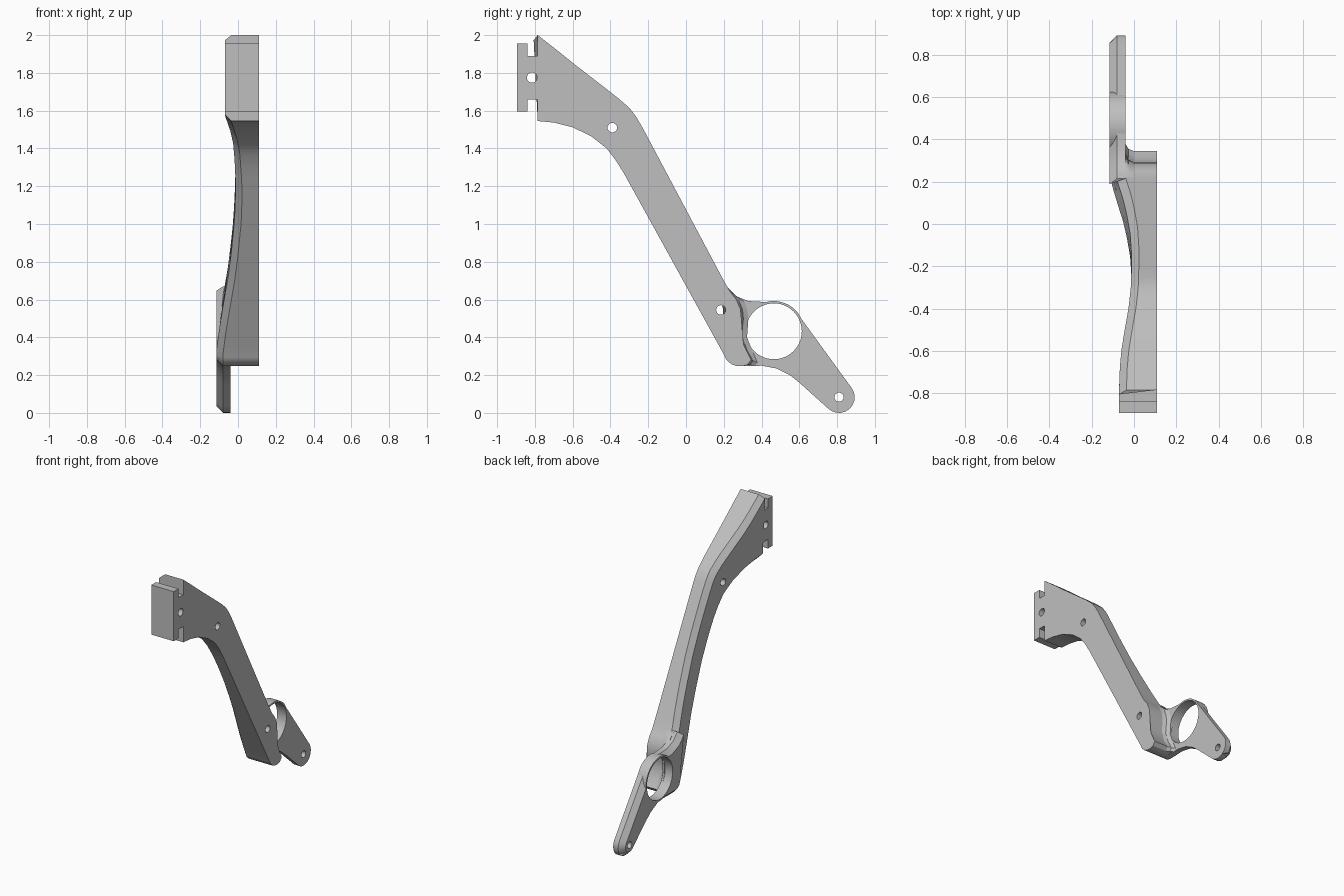
import bpy, bmesh, math
from mathutils import Vector

if "Cube" in bpy.data.objects:
    bpy.data.objects.remove(bpy.data.objects["Cube"])

mat = bpy.data.materials.new("light_grey_metal")
mat.use_nodes = True
grey = (0.52, 0.52, 0.52, 1)
mat.diffuse_color = grey
mat.node_tree.nodes["Principled BSDF"].inputs["Base Color"].default_value = grey
CHAMFER, RIGHT, LEFT, TAIL_RIGHT = 0.035, 0.11, -0.115, -0.04


def make(name, bm):
    bmesh.ops.recalc_face_normals(bm, faces=bm.faces)
    mesh = bpy.data.meshes.new(name)
    bm.to_mesh(mesh)
    bm.free()
    ob = bpy.data.objects.new(name, mesh)
    bpy.context.collection.objects.link(ob)
    mesh.materials.append(mat)
    return ob


def loft(name, sections):
    """Skin a row of equal-length closed sections and cap both ends."""
    bm = bmesh.new()
    rows = [[bm.verts.new(p) for p in s] for s in sections]
    n = len(rows[0])
    for a, b in zip(rows, rows[1:]):
        for i in range(n):
            bm.faces.new((a[i], a[(i + 1) % n], b[(i + 1) % n], b[i]))
    bm.faces.new(rows[0])
    bm.faces.new(rows[-1])
    return make(name, bm)


def cylinder(name, y, z, r, x0, x1, sides=48):
    def ring(x):
        return [(x, y + r * math.cos(t * math.tau / sides),
                 z + r * math.sin(t * math.tau / sides)) for t in range(sides)]
    return loft(name, [ring(x0), ring(x1)])


def drill(ob, holes):
    for y, z, r in holes:
        cutter = cylinder("cutter", y, z, r, -0.5, 0.5)
        bpy.context.view_layer.objects.active = ob
        mod = ob.modifiers.new("hole", "BOOLEAN")
        mod.operation, mod.solver, mod.object = "DIFFERENCE", "EXACT", cutter
        bpy.ops.object.modifier_apply(modifier=mod.name)
        bpy.data.objects.remove(cutter)


def densify(stations, step=0.05):
    out = []
    for (a, b), (c, d) in zip(stations, stations[1:]):
        a, b, c, d = map(Vector, (a, b, c, d))
        n = max(1, math.ceil(max((c - a).length, (d - b).length) / step))
        out += [(a.lerp(c, i / n), b.lerp(d, i / n)) for i in range(n)]
    return out + [tuple(map(Vector, stations[-1]))]


def inset(chain, sign):
    """Move a chain of (y, z) points sideways by the chamfer width."""
    out = []
    for i, p in enumerate(chain):
        t = (chain[min(i + 1, len(chain) - 1)] - chain[max(i - 1, 0)]).normalized()
        out.append(p + Vector((-t.y, t.x)) * sign * CHAMFER)
    return out


def bar(name, stations, right, left):
    """Flat-sided bar between a lower and an upper edge, chamfered on its left."""
    st = densify(stations)
    low, up = [s[0] for s in st], [s[1] for s in st]
    sections = []
    for l, u, li, ui in zip(low, up, inset(low, 1), inset(up, -1)):
        if (ui - li).dot(u - l) <= 0:
            li = ui = (l + u) / 2
            li, ui = l.lerp(u, 0.48), l.lerp(u, 0.52)
        sections.append([(right, *l), (right, *u), (left(u) + CHAMFER, *u),
                         (left(ui), *ui), (left(li), *li), (left(l) + CHAMFER, *l)])
    return loft(name, sections)


def curve(table, v):
    """Smooth interpolation of a short table of (position, value)."""
    if v <= table[0][0]:
        return table[0][1]
    for (a, fa), (b, fb) in zip(table, table[1:]):
        if v <= b:
            return fa + (fb - fa) * (v - a) / (b - a)
    return table[-1][1]


HEAD = [(-0.76, -0.07), (-0.68, -0.067), (-0.6, -0.06), (-0.5, -0.044),
        (-0.4, -0.026), (-0.3, -0.015), (-0.2, -0.012)]
SHANK = [(-0.3, -0.012), (-0.1, -0.018), (0.1, -0.035), (0.25, -0.052),
         (0.4, -0.075), (0.57, -0.1), (0.7, LEFT)]


def waist(p):
    """Left face of the arm, hollowed along its length."""
    return min(curve(HEAD, p.x), curve(SHANK, 0.49 * p.x - 0.87 * (p.y - 1)))


# Main arm: lower and upper edge pairs from the head to the rounded foot
arm = bar("main_arm", [
    ((-0.785, 1.545), (-0.785, 2.0)), ((-0.7, 1.537), (-0.68, 1.918)),
    ((-0.6, 1.512), (-0.57, 1.83)), ((-0.5, 1.463), (-0.46, 1.745)),
    ((-0.42, 1.4), (-0.36, 1.667)), ((-0.37, 1.335), (-0.3, 1.615)),
    ((-0.33, 1.27), (-0.265, 1.57)), ((-0.28, 1.18), (-0.23, 1.51)),
    ((0.2, 0.31), (0.2, 0.7)), ((0.215, 0.28), (0.235, 0.64)),
    ((0.24, 0.258), (0.267, 0.6)), ((0.27, 0.247), (0.288, 0.55)),
    ((0.3, 0.247), (0.293, 0.5)), ((0.325, 0.255), (0.284, 0.42)),
    ((0.345, 0.28), (0.31, 0.335))], RIGHT, waist)
drill(arm, [(-0.39, 1.51, 0.025), (0.185, 0.545, 0.025)])

# Tail bracket with a round tip
TIP, AXIS = Vector((0.81, 0.083)), math.radians(-48)


def tip(a):
    return TIP + 0.083 * Vector((math.cos(AXIS + a), math.sin(AXIS + a)))


tail = bar("tail_bracket", [
    ((0.21, 0.3), (0.215, 0.67)), ((0.25, 0.255), (0.26, 0.62)),
    ((0.32, 0.247), (0.33, 0.592)), ((0.4, 0.25), (0.42, 0.587)),
    ((0.48, 0.235), (0.48, 0.59)), ((0.55, 0.2), (0.54, 0.57)),
    ((0.6, 0.16), (0.595, 0.52))]
    + [(tip(-math.radians(a)), tip(math.radians(a))) for a in (82, 65, 50, 35, 20, 8)],
    TAIL_RIGHT, lambda p: LEFT)
BORE = (0.465, 0.432, 0.148)
drill(tail, [BORE, (*TIP, 0.024)])

# Full-thickness ring around the bore
ring = cylinder("bore_ring", BORE[0], BORE[1], 0.16, LEFT, TAIL_RIGHT, 64)
drill(ring, [BORE])

# Concave fillet between the arm foot and the tail bracket
wall = [((0.22, 0.665), (0.25, 0.628)), ((0.267, 0.6), (0.31, 0.588)),
        ((0.288, 0.55), (0.325, 0.54)), ((0.293, 0.5), (0.33, 0.494)),
        ((0.283, 0.42), (0.323, 0.4)), ((0.31, 0.335), (0.35, 0.33)),
        ((0.345, 0.28), (0.378, 0.267)), ((0.325, 0.255), (0.365, 0.25))]
fillet = loft("foot_fillet", [
    [(0, *p), (-0.025, *p.lerp(q, 0.3)), (TAIL_RIGHT, *q), (-0.055, *q), (-0.055, *p)]
    for p, q in densify(wall, 0.03)])

# T-shaped mounting head with a drilled neck
half = [(-0.78, 0.115), (-0.84, 0.115), (-0.84, 0.18), (-0.895, 0.18)]
outline = [(y, 1.775 + h) for y, h in half] + [(y, 1.775 - h) for y, h in reversed(half)]
mount = loft("mounting_plate", [[(x, *p) for p in outline] for x in (-0.07, RIGHT)])
drill(mount, [(-0.815, 1.775, 0.027)])

# Smooth shading with sharp edges kept
for ob in (arm, tail, ring, fillet, mount):
    bpy.ops.object.select_all(action="DESELECT")
    ob.select_set(True)
    bpy.context.view_layer.objects.active = ob
    bpy.ops.object.shade_smooth_by_angle(angle=math.radians(30))
